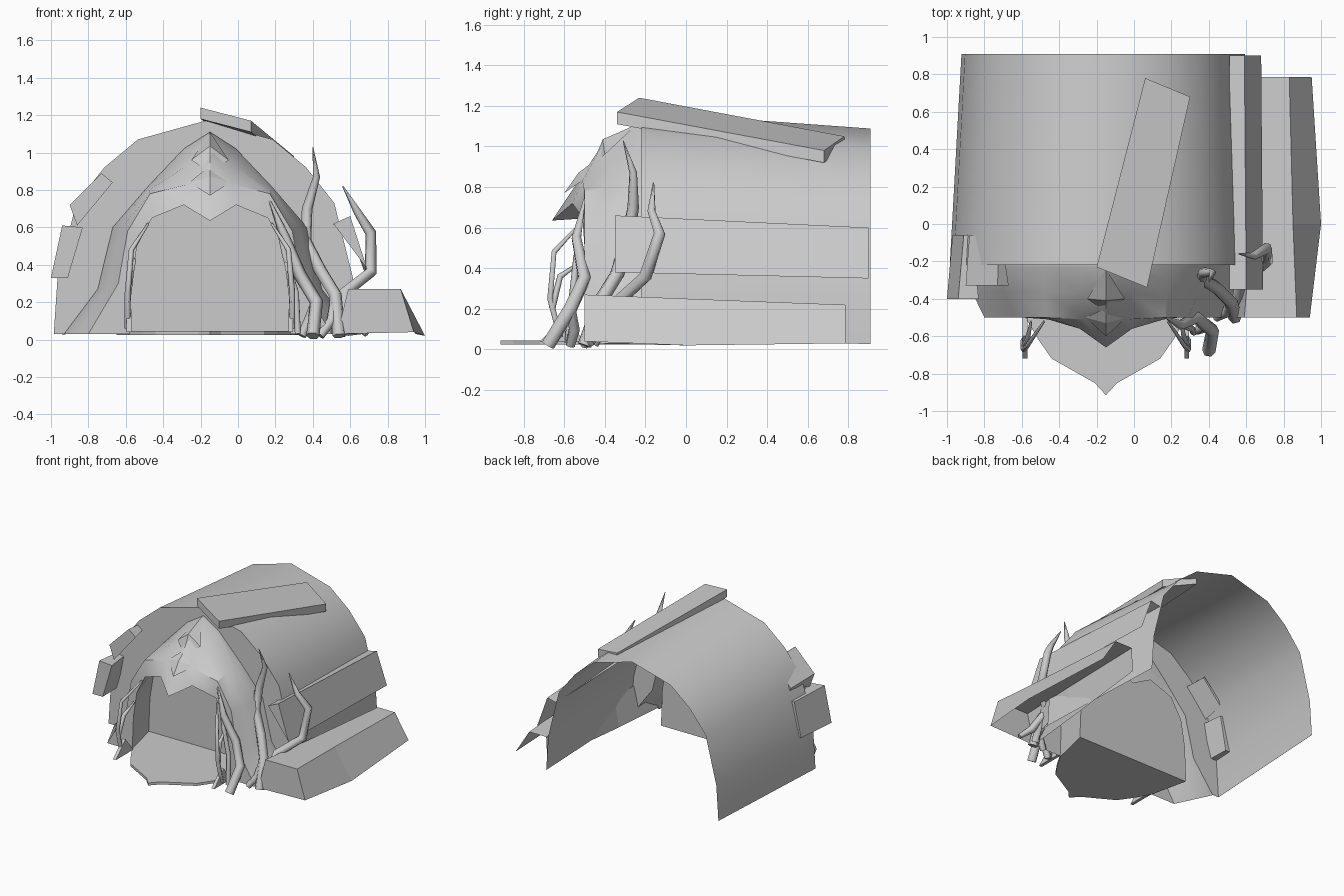
import bpy, bmesh, math

cube = bpy.data.objects.get("Cube")
if cube:
    bpy.data.objects.remove(cube, do_unlink=True)

stone = bpy.data.materials.new("plain_grey")
stone.use_nodes = True
stone.diffuse_color = (0.6, 0.6, 0.6, 1)
stone.node_tree.nodes["Principled BSDF"].inputs["Base Color"].default_value = (0.6, 0.6, 0.6, 1)

MID = -0.15  # centre line of the doorway


def add_mesh(name, verts, faces, smooth_angle=0):
    mesh = bpy.data.meshes.new(name)
    mesh.from_pydata(verts, [], faces)
    bm = bmesh.new()
    bm.from_mesh(mesh)
    bmesh.ops.recalc_face_normals(bm, faces=bm.faces)
    bm.to_mesh(mesh)
    bm.free()
    if smooth_angle:
        mesh.shade_smooth()
        mesh.set_sharp_from_angle(angle=math.radians(smooth_angle))
    mesh.materials.append(stone)
    obj = bpy.data.objects.new(name, mesh)
    bpy.context.collection.objects.link(obj)


def loft(name, rings, closed=False, caps="", smooth_angle=0):
    """Join matching rows of points with quads; caps may name first and last."""
    n = len(rings[0])
    verts = [p for ring in rings for p in ring]
    faces = []
    for r in range(len(rings) - 1):
        for i in range(n if closed else n - 1):
            j = (i + 1) % n
            faces.append((r * n + i, r * n + j, (r + 1) * n + j, (r + 1) * n + i))
    if "first" in caps:
        faces.append(tuple(range(n)))
    if "last" in caps:
        faces.append(tuple(range(len(verts) - n, len(verts))))
    add_mesh(name, verts, faces, smooth_angle)


def mirrored(half, cx=MID):
    """Half an arch, foot to crown, becomes the full arch."""
    left = [(cx - dx, y, z) for dx, y, z in half]
    right = [(cx + dx, y, z) for dx, y, z in half[-2::-1]]
    return left + right


def section(y, outline):
    return [(x, y, z) for x, z in outline]


def root(name, points, thick, tip=0.15):
    curve = bpy.data.curves.new(name, "CURVE")
    curve.dimensions = "3D"
    curve.bevel_depth = thick
    curve.bevel_resolution = 1
    curve.use_fill_caps = True
    spline = curve.splines.new("POLY")
    spline.points.add(len(points) - 1)
    for i, (pt, co) in enumerate(zip(spline.points, points)):
        t = i / (len(points) - 1)
        pt.co = (*co, 1)
        pt.radius = 1 - (1 - tip) * t ** 4
    spline.use_smooth = True
    curve.materials.append(stone)
    obj = bpy.data.objects.new(name, curve)
    bpy.context.collection.objects.link(obj)


# Tunnel shell, open at the back and below
arch = [(0.81, 0.03), (0.79, 0.33), (0.69, 0.73), (0.54, 0.92), (0.36, 1.07), (0, 1.17)]
mouth = mirrored([(dx, -0.22, z) for dx, z in arch], -0.175)
tail = mirrored([(dx * 0.935, 0.91, z * 0.93) for dx, z in arch], -0.165)
loft("tunnel_shell", [mouth, tail], smooth_angle=50)

# Flat front wall of the shell, with a short collar on the +x half
brow = mirrored([(0.78, -0.22, 0.03), (0.6, -0.22, 0.27), (0.52, -0.22, 0.6),
                 (0.33, -0.22, 0.82), (0.14, -0.22, 1.02), (0, -0.22, 1.11)])
collar = [(x, -0.3 if x > 0 else -0.23, z) for x, y, z in brow]
loft("front_wall", [mouth, brow])

# Sloping doorway hood with a drooping lip
face_edge = mirrored([(0.65, -0.5, 0.03), (0.49, -0.5, 0.3), (0.44, -0.5, 0.58),
                      (0.32, -0.5, 0.78), (0.12, -0.51, 0.83), (0, -0.53, 0.83)])
ridge = [tuple((p + q) / 2 for p, q in zip(a, b)) for a, b in zip(collar, face_edge)]
ridge[len(ridge) // 2] = (MID, -0.4, 1.03)
opening = mirrored([(0.43, -0.5, 0.03), (0.42, -0.5, 0.3), (0.39, -0.5, 0.5),
                    (0.31, -0.51, 0.65), (0.14, -0.56, 0.72), (0, -0.66, 0.635)])
loft("door_hood", [brow, collar, ridge, face_edge, opening], smooth_angle=32)

# Doorway passage widening to the back wall
inner = [(MID + (x - MID) * 1.17, -0.19, z * 1.05) for x, y, z in opening]
loft("door_passage", [opening, inner], smooth_angle=32)
add_mesh("back_wall", inner, [tuple(range(len(inner)))])

# Two pointed crests above the door
for name, top, wing, tip, peak in (
        ("upper_crest", (-0.24, 1.11), (0.1, -0.4, 0.96), (-0.47, 0.89), (-0.41, 1.035)),
        ("lower_crest", (-0.45, 0.93), (0.11, -0.5, 0.84), (-0.6, 0.77), (-0.53, 0.87))):
    dx, wy, wz = wing
    add_mesh(name, [(MID, *top), (MID - dx, wy, wz), (MID, *tip), (MID + dx, wy, wz),
                    (MID, *peak)], [(0, 1, 4), (1, 2, 4), (2, 3, 4), (3, 0, 4)])

# Leaf-shaped floor slab
leaf = mirrored([(0.5, -0.19, 0), (0.43, -0.5, 0), (0.36, -0.62, 0),
                 (0.29, -0.72, 0), (0.06, -0.85, 0), (0, -0.915, 0)])
loft("floor_slab", [[(x, y, z) for x, y, _ in leaf] for z in (0.025, 0.045)],
     closed=True, caps="first last")

# Long beam lying across the roof
beam_top = [(-0.2, -0.23, 1.24), (0.07, -0.34, 1.17), (0.3, 0.68, 0.98), (0.06, 0.78, 1.05)]
loft("roof_beam", [beam_top, [(x, y, z - 0.06) for x, y, z in beam_top]],
     closed=True, caps="first last")

# Short boards on the -x side, sinking into the shell towards the back
loft("upper_side_board", [
    section(-0.33, [(-0.9, 0.72), (-0.73, 0.89), (-0.67, 0.84), (-0.86, 0.61)]),
    section(-0.06, [(-0.88, 0.7), (-0.72, 0.87), (-0.71, 0.86), (-0.87, 0.68)])],
    closed=True, caps="first last")
loft("lower_side_board", [
    section(-0.4, [(-1, 0.33), (-0.94, 0.61), (-0.83, 0.6), (-0.91, 0.33)]),
    section(-0.06, [(-0.97, 0.33), (-0.91, 0.6), (-0.87, 0.6), (-0.92, 0.33)])],
    closed=True, caps="first last")

# Long boards on the +x side, hollow behind and beneath
loft("long_side_board", [
    section(-0.35, [(0.51, 0.62), (0.6, 0.66), (0.69, 0.38)]),
    section(0.9, [(0.51, 0.58), (0.59, 0.6), (0.68, 0.35)])], caps="first")
loft("ground_block", [
    section(-0.5, [(0.53, 0.03), (0.59, 0.27), (0.87, 0.27), (0.94, 0.04)]),
    section(0, [(0.59, 0.02), (0.63, 0.25), (0.85, 0.25), (1, 0.02)]),
    section(0.785, [(0.67, 0.03), (0.68, 0.22), (0.83, 0.22), (0.95, 0.03)])], caps="first")

# Twisting roots beside the door
root("tall_root", [(0.54, -0.5, 0.02), (0.52, -0.42, 0.24), (0.44, -0.34, 0.37),
                   (0.36, -0.29, 0.53), (0.37, -0.26, 0.7), (0.42, -0.26, 0.87),
                   (0.4, -0.31, 1.03)], 0.036, 0.05)
root("bent_root", [(0.55, -0.46, 0.03), (0.57, -0.32, 0.25), (0.71, -0.2, 0.36),
                   (0.71, -0.13, 0.57), (0.64, -0.17, 0.68), (0.56, -0.16, 0.82)], 0.034, 0.1)
root("door_root", [(0.4, -0.68, 0.02), (0.42, -0.57, 0.2), (0.33, -0.5, 0.35),
                   (0.25, -0.54, 0.55), (0.17, -0.5, 0.74)], 0.036, 0.15)
root("root_foot", [(0.42, -0.57, 0.2), (0.38, -0.55, 0.1), (0.34, -0.57, 0.02)], 0.03, 0.8)
root("middle_foot", [(0.52, -0.42, 0.22), (0.5, -0.47, 0.1), (0.44, -0.5, 0.02)], 0.03, 0.8)
root("outer_foot", [(0.57, -0.34, 0.2), (0.61, -0.43, 0.1), (0.69, -0.47, 0.03)], 0.03, 0.6)
root("inner_vine", [(0.32, -0.58, 0.03), (0.31, -0.56, 0.25), (0.25, -0.54, 0.45),
                    (0.21, -0.52, 0.6)], 0.018, 0.4)

# Thin vines and pointed stakes on both jambs
vine = [(0.44, -0.62, 0.06), (0.44, -0.67, 0.25), (0.42, -0.65, 0.48), (0.33, -0.52, 0.62)]
twig = [(0.44, -0.66, 0.2), (0.42, -0.62, 0.36), (0.4, -0.52, 0.43)]
for side, label in ((-1, "right"), (1, "left")):
    for part, path in (("vine", vine), ("twig", twig)):
        root(part + "_" + label, [(MID + side * dx, y, z) for dx, y, z in path], 0.016, 0.4)
    stake = [(-0.72, 0.04), (-0.5, 0.04), (-0.6, 0.16)]
    loft("stake_" + label, [[(MID + side * dx, y, z) for y, z in stake]
                            for dx in (0.42, 0.445)], closed=True, caps="first last")
